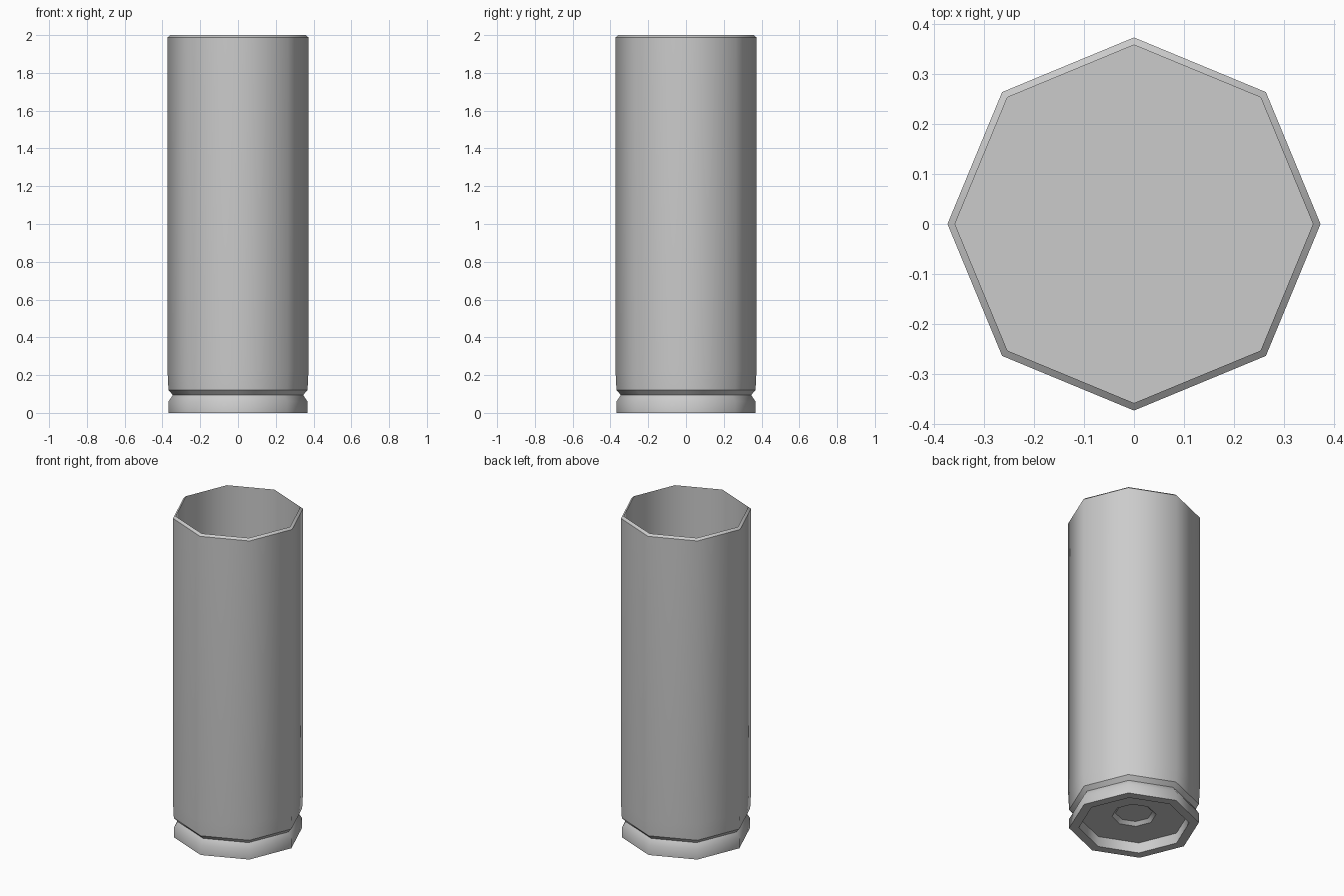
import bpy
import bmesh
from math import cos, sin, tau

SIDES = 8

cube = bpy.data.objects.get("Cube")
if cube:
    bpy.data.objects.remove(cube, do_unlink=True)

# One plain metal colour
metal = bpy.data.materials.new("grey_metal")
metal.use_nodes = True
grey = (0.6, 0.6, 0.6, 1)
metal.diffuse_color = grey
metal.node_tree.nodes["Principled BSDF"].inputs["Base Color"].default_value = grey


def lathe(name, profile):
    """Turn (radius, height, crease) points around z; a zero radius closes the end."""
    bm = bmesh.new()
    rings = []
    for r, z, crease in profile:
        count = SIDES if r > 0 else 1
        rings.append([bm.verts.new((r * cos(tau * i / SIDES), r * sin(tau * i / SIDES), z))
                      for i in range(count)])
    for a, b in zip(rings, rings[1:]):
        if len(a) == 1:
            bm.faces.new(b)
        elif len(b) == 1:
            bm.faces.new(a[::-1])
        else:
            for i in range(SIDES):
                j = (i + 1) % SIDES
                bm.faces.new((a[i], b[i], b[j], a[j]))
    for ring in rings:
        if len(ring) == 1:
            bm.verts.remove(ring[0])
    for face in bm.faces:
        face.smooth = True
    # Keep the creased rings sharp, so only the upright corners blend
    for (r, z, crease), ring in zip(profile, rings):
        if crease and len(ring) > 1:
            for i in range(SIDES):
                edge = bm.edges.get((ring[i], ring[(i + 1) % SIDES]))
                edge.smooth = False
    mesh = bpy.data.meshes.new(name)
    bm.to_mesh(mesh)
    bm.free()
    mesh.materials.append(metal)
    obj = bpy.data.objects.new(name, mesh)
    bpy.context.collection.objects.link(obj)
    return obj


# Hollow tube: inner floor, inner wall, sloped lip, outer wall, groove
lathe("case_body", [
    (0, 0.13, False),
    (0.358, 0.13, True),
    (0.358, 2.0, True),
    (0.373, 1.988, True),
    (0.373, 0.22, False),
    (0.368, 0.12, True),
    (0.345, 0.095, True),
])

# Base rim with a recessed underside
lathe("base_rim", [
    (0.345, 0.095, True),
    (0.368, 0.06, False),
    (0.368, 0, True),
    (0.313, 0, True),
    (0.313, 0.065, True),
    (0.125, 0.065, True),
])

# Small dished cap in the middle of the underside
lathe("centre_cap", [
    (0.125, 0.065, True),
    (0.105, 0.085, True),
    (0, 0.085, False),
])
